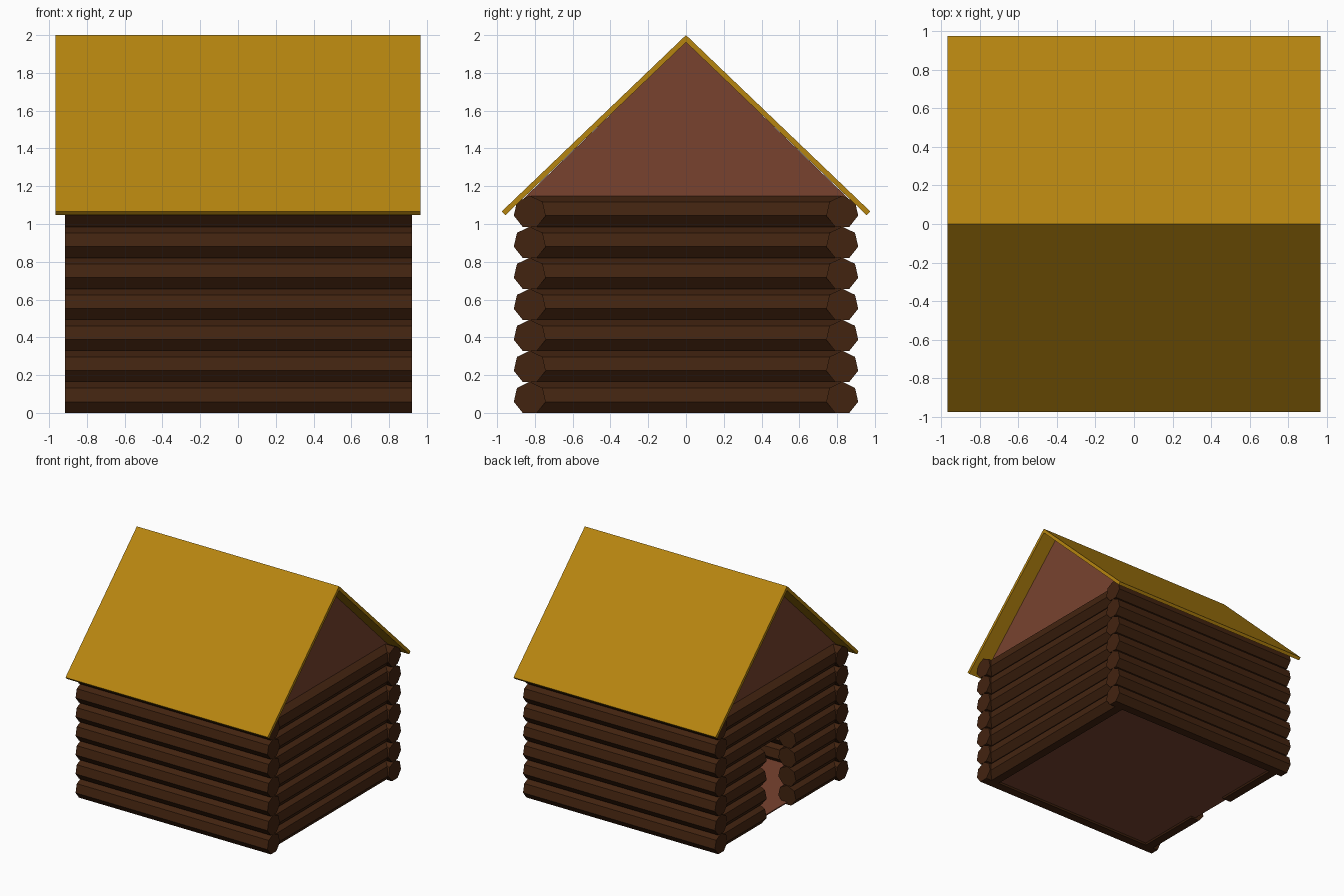
import bpy, bmesh
from math import sin, cos, pi

if "Cube" in bpy.data.objects:
    bpy.data.objects.remove(bpy.data.objects["Cube"])

R = 0.0868            # log radius (seven-sided logs, one corner up)
PITCH = 0.1642        # height of one row
ROWS = 7
WALL = 0.827          # distance of wall centre lines from the middle
BASE = R * cos(pi / 7)


def material(name, rgb):
    m = bpy.data.materials.new(name)
    m.diffuse_color = (*rgb, 1)
    m.use_nodes = True
    m.node_tree.nodes["Principled BSDF"].inputs["Base Color"].default_value = m.diffuse_color
    return m


WOOD = material("dark_wood", (0.055, 0.017, 0.005))
BOARD = material("red_brown_board", (0.19, 0.055, 0.028))
THATCH = material("golden_roof", (0.47, 0.235, 0.005))


def finish(name, bm, mat):
    bmesh.ops.recalc_face_normals(bm, faces=bm.faces[:])
    me = bpy.data.meshes.new(name)
    bm.to_mesh(me)
    bm.free()
    me.materials.append(mat)
    ob = bpy.data.objects.new(name, me)
    bpy.context.collection.objects.link(ob)
    return ob


def prism(bm, profile, a, b, axis="x"):
    """Sweep a (side, z) profile from a to b along x or y."""
    place = (lambda t, s, z: (t, s, z)) if axis == "x" else (lambda t, s, z: (s, t, z))
    face = bm.faces.new([bm.verts.new(place(a, s, z)) for s, z in profile])
    ext = bmesh.ops.extrude_face_region(bm, geom=[face], use_keep_orig=True)
    verts = [g for g in ext["geom"] if isinstance(g, bmesh.types.BMVert)]
    bmesh.ops.translate(bm, verts=verts, vec=place(b - a, 0, 0))


def log(bm, side, row, a, b, axis):
    z = BASE + row * PITCH
    ring = [(side + R * sin(2 * pi * i / 7), z + R * cos(2 * pi * i / 7)) for i in range(7)]
    prism(bm, ring, a, b, axis)


# Log walls; the left wall has a doorway through its four lowest rows
for name, side, a, b, axis, door_rows in (
        ("front_wall", -WALL, -0.915, 0.92, "x", 0),
        ("back_wall", WALL, -0.915, 0.92, "x", 0),
        ("right_wall", WALL, -WALL, WALL, "y", 0),
        ("left_wall", -WALL, -WALL, WALL, "y", 4)):
    bm = bmesh.new()
    for row in range(ROWS):
        if row < door_rows:
            log(bm, side, row, a, -0.2, axis)
            log(bm, side, row, 0.2, b, axis)
        else:
            log(bm, side, row, a, b, axis)
    finish(name, bm, WOOD)

# Floor
bm = bmesh.new()
prism(bm, [(-WALL, 0.012), (WALL, 0.012), (WALL, 0.022), (-WALL, 0.022)], -WALL, WALL)
finish("floor", bm, BOARD)

# Triangular gable boards
for name, x in (("right_gable", 0.825), ("left_gable", -0.825)):
    bm = bmesh.new()
    prism(bm, [(-0.875, 1.12), (0.875, 1.12), (0, 1.965)], x - 0.005, x + 0.005)
    finish(name, bm, BOARD)

# Pitched roof with overhanging eaves
bm = bmesh.new()
prism(bm, [(0, 2.0), (0.975, 1.067), (0.956, 1.047), (0, 1.962),
           (-0.956, 1.047), (-0.975, 1.067)], -0.967, 0.967)
finish("roof", bm, THATCH)
